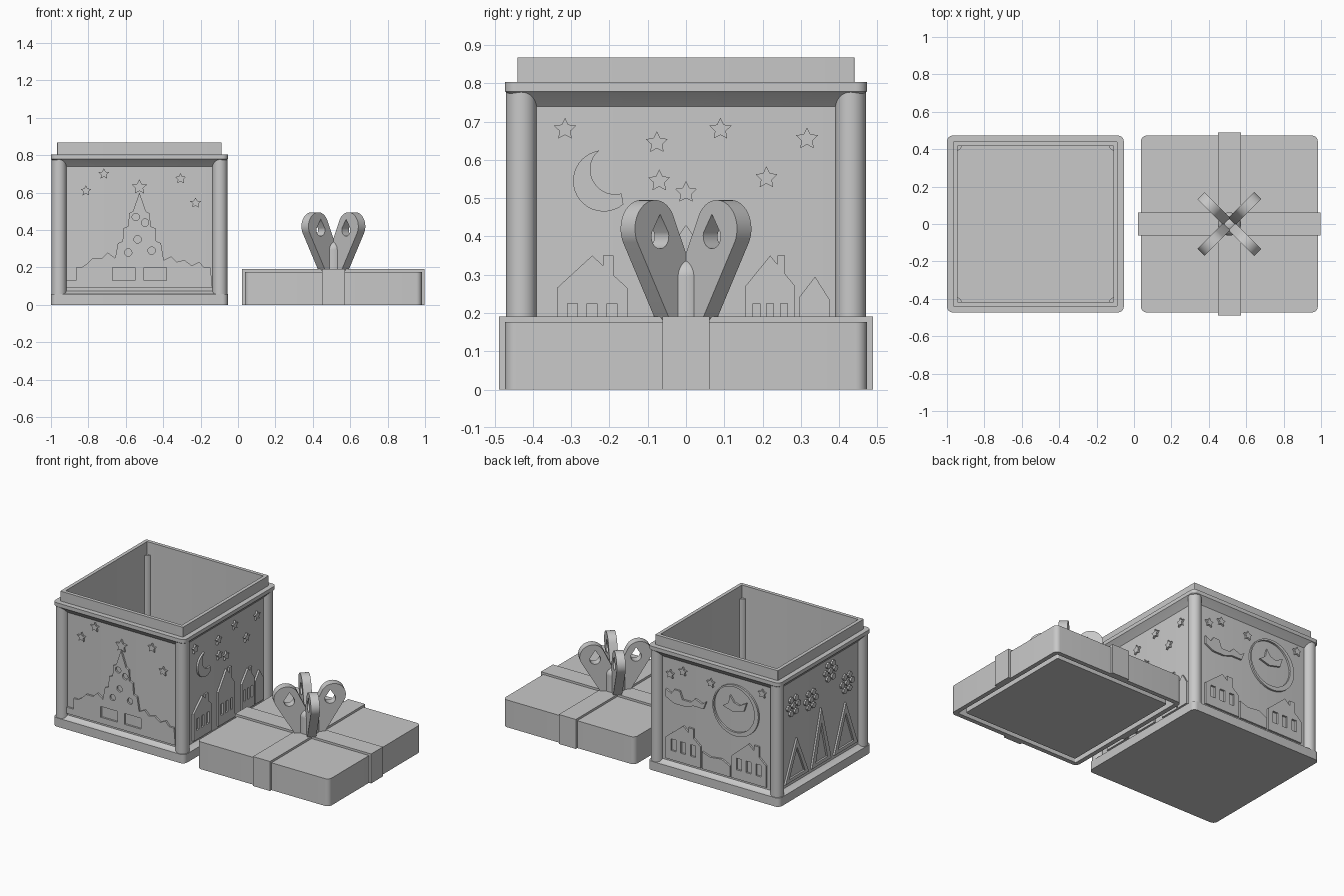
import bpy, bmesh, math
from mathutils import Matrix, Vector
from math import sin, cos, pi, radians

if "Cube" in bpy.data.objects:
    bpy.data.objects.remove(bpy.data.objects["Cube"])

grey = bpy.data.materials.new("warm_grey")
grey.diffuse_color = (0.58, 0.58, 0.58, 1)
grey.use_nodes = True
grey.node_tree.nodes["Principled BSDF"].inputs["Base Color"].default_value = grey.diffuse_color
BOX = Vector((-0.527, 0.0, 0))
LID = Vector((0.51, 0.0, 0))


def finish(ob):
    ob.data.materials.clear()
    ob.data.materials.append(grey)
    bpy.ops.object.select_all(action='DESELECT')
    ob.select_set(True)
    bpy.context.view_layer.objects.active = ob
    bpy.ops.object.shade_smooth_by_angle(angle=radians(30))
    return ob


def loft(name, profile, centre):
    """Rounded-square rings (half, corner radius, z) joined, both ends capped."""
    bm = bmesh.new()
    rings = []
    for h, r, z in profile:
        ring = []
        for q in range(4):
            for i in range(7):
                a = q * pi / 2 + i * pi / 12
                cx = (h - r) * (1 if q in (0, 3) else -1)
                cy = (h - r) * (1 if q in (0, 1) else -1)
                ring.append(bm.verts.new(centre + Vector((cx + r * cos(a), cy + r * sin(a), z))))
        rings.append(ring)
    n = len(rings[0])
    for a, b in zip(rings, rings[1:]):
        for i in range(n):
            bm.faces.new((a[i], a[(i + 1) % n], b[(i + 1) % n], b[i]))
    bm.faces.new(rings[0])
    bm.faces.new(rings[-1])
    bmesh.ops.recalc_face_normals(bm, faces=bm.faces)
    me = bpy.data.meshes.new(name)
    bm.to_mesh(me)
    bm.free()
    ob = bpy.data.objects.new(name, me)
    bpy.context.collection.objects.link(ob)
    return finish(ob)


def plate(name, outlines, turn, centre, out, half):
    """Extruded upright outlines (u, z); an outline inside another is a hole."""
    cu = bpy.data.curves.new(name, 'CURVE')
    cu.dimensions = '2D'
    cu.fill_mode = 'BOTH'
    cu.extrude = half
    for pts in outlines:
        s = cu.splines.new('POLY')
        s.points.add(len(pts) - 1)
        for p, (u, z) in zip(s.points, pts):
            p.co = (u, z, 0, 1)
        s.use_cyclic_u = True
    ob = bpy.data.objects.new(name, cu)
    bpy.context.collection.objects.link(ob)
    ob.matrix_world = (Matrix.Translation(centre) @ Matrix.Rotation(radians(turn), 4, 'Z')
                       @ Matrix.Translation((0, -out, 0)) @ Matrix.Rotation(pi / 2, 4, 'X'))
    bpy.context.view_layer.update()
    bpy.ops.object.select_all(action='DESELECT')
    ob.select_set(True)
    bpy.context.view_layer.objects.active = ob
    bpy.ops.object.convert(target='MESH')
    return finish(bpy.context.view_layer.objects.active)


def arc(u, z, r, a0, a1, n):
    return [(u + r * cos(radians(a0 + (a1 - a0) * i / n)),
             z + r * sin(radians(a0 + (a1 - a0) * i / n))) for i in range(n + 1)]


def disc(u, z, r, n=24):
    return arc(u, z, r, 0, 360 - 360 / n, n - 1)


def star(u, z, r=0.03):
    return [(u + r * k * cos(pi / 2 + i * pi / 5), z + r * k * sin(pi / 2 + i * pi / 5))
            for i in range(10) for k in [0.5 if i % 2 else 1]]


def rect(u, z, w, h):
    return [(u - w / 2, z), (u + w / 2, z), (u + w / 2, z + h), (u - w / 2, z + h)]


def house(u, w, eaves, top, z=0.09):
    """Gabled house with a chimney and a row of windows."""
    k, slope = w / 2, (top - eaves) / (w / 2)
    wall = [(u - k, z), (u + k, z), (u + k, eaves), (u + k * .6, eaves + slope * k * .4),
            (u + k * .6, top), (u + k * .3, top), (u + k * .3, eaves + slope * k * .7),
            (u, top), (u - k, eaves)]
    return [wall] + [rect(u + i * w * .28, z + 0.06, w * .14, 0.075) for i in (-1, 0, 1)]


def framed_tree(u, w, z, top):
    h, t = top - z, 0.022
    return [[(u - w / 2, z), (u + w / 2, z), (u, top)],
            [(u - w / 2 + t * 1.8, z + t), (u + w / 2 - t * 1.8, z + t), (u, top - t * 2.5 * h / w)]]


def relief(name, outlines, turn):
    return plate(name, outlines, turn, BOX, 0.4385, 0.0085)


# Box: base, recessed walls, flared rim, lip and hollow inside
loft("box_shell", [(.4725, .03, 0), (.4725, .03, .057), (.455, .02, .06),
                   (.435, .005, .075), (.435, .005, .74), (.468, .03, .775), (.4725, .03, .779),
                   (.4725, .03, .803), (.44, .004, .803), (.44, .004, .867),
                   (.417, .003, .867), (.417, .003, .055)], BOX)

# Round corner columns
for i, (sx, sy) in enumerate(((1, 1), (1, -1), (-1, 1), (-1, -1))):
    bpy.ops.mesh.primitive_cylinder_add(vertices=32, radius=0.04, depth=0.74,
                                        location=BOX + Vector((sx * .43, sy * .43, .415)))
    bpy.context.object.name = f"corner_column_{i + 1}"
    finish(bpy.context.object)

# Front relief: tree with baubles over snowy ground, gifts and stars
tree = [(-.39, .09), (.39, .09), (.38, .2), (.345, .2), (.32, .23), (.28, .21), (.24, .24),
        (.20, .23), (.17, .26), (.13, .24), (.115, .33), (.09, .34), (.085, .41), (.06, .42),
        (.055, .49), (.035, .5), (0, .6), (-.035, .5), (-.055, .49), (-.06, .42), (-.085, .41),
        (-.09, .34), (-.115, .33), (-.13, .25), (-.17, .28), (-.2, .25), (-.25, .25), (-.28, .22),
        (-.31, .2), (-.34, .2), (-.34, .13), (-.39, .13)]
relief("front_tree_relief", [tree, rect(-.085, .13, .12, .07), rect(.085, .13, .12, .07)]
       + [disc(u, z, .02, 12) for u, z in ((-.06, .28), (.065, .29), (-.01, .35), (.03, .44), (-.02, .47))]
       + [star(0, .63, .042)]
       + [star(u, z) for u, z in ((-.286, .61), (-.19, .70), (.22, .675), (.30, .545))], 0)

# Right relief: village, crescent moon and stars
crescent = arc(-.215, .545, .08, 105, 310, 20) + arc(-.185, .575, .065, 285, 130, 14)
relief("right_village_relief", house(-.245, .185, .265, .35) + house(0, .17, .31, .43)
       + house(.22, .13, .27, .35) + [[(.295, .09), (.375, .09), (.375, .235), (.337, .295), (.295, .24)]]
       + [crescent] + [star(u, z) for u, z in ((-.316, .68), (-.076, .645), (.09, .68), (.316, .655),
                                               (.21, .553), (0, .515), (-.07, .545))], 90)

# Back relief: big moon ring, flying sleigh, hills, houses and stars
sleigh = [(-.36, .49), (-.30, .46), (-.22, .46), (-.16, .48), (-.09, .48), (-.07, .53), (-.1, .51),
          (-.15, .53), (-.18, .50), (-.24, .50), (-.26, .55), (-.30, .55), (-.32, .52), (-.36, .54)]
hill = [(-.10, .09), (.10, .09), (.10, .16), (.04, .19), (-.04, .18), (-.10, .2)]
relief("back_night_relief", [disc(.14, .53, .165, 48), disc(.13, .535, .146, 48), sleigh, hill]
       + [[(.05, .54), (.12, .52), (.2, .54), (.22, .6), (.17, .57), (.13, .58), (.1, .62), (.09, .57)]]
       + house(-.235, .25, .23, .33) + house(.235, .25, .23, .34)
       + [star(u, z) for u, z in ((-.24, .68), (-.04, .66), (.33, .69), (-.33, .64))], 180)

# Left relief: framed trees under snowflakes
flakes = []
for u, z in ((-.28, .58), (-.1, .55), (.1, .66), (.27, .52)):
    flakes.append(disc(u, z, .02, 6))
    flakes += [disc(u + .05 * cos(a * pi / 3), z + .05 * sin(a * pi / 3), .02, 8) for a in range(6)]
relief("left_forest_relief", flakes + framed_tree(-.25, .24, .1, .36) + framed_tree(0, .2, .1, .46)
       + framed_tree(.25, .24, .1, .4), 270)

# Lid with a square groove underneath that takes the box lip
loft("lid", [(.412, .01, 0), (.412, .01, .068), (.444, .01, .068), (.444, .01, 0),
             (.4725, .03, 0), (.4725, .03, .177)], LID)

# Crossed ribbons wrapping over the lid
strap = [(-.488, 0), (-.47, 0), (-.47, .17), (.47, .17), (.47, 0), (.488, 0), (.488, .191), (-.488, .191)]
for name, turn in (("ribbon_across", 0), ("ribbon_along", 90)):
    plate(name, [strap], turn, LID, 0, .061)

# Bow: four upright teardrop loops with drop-shaped holes
loop = [(0, .18), (.085, .18)] + arc(.14, .42, .075, -28, 155, 24) + [(0, .30)]
drop = [(.122, .458)] + arc(.122, .40, .032, 160, 380, 16)
for i in range(4):
    plate(f"bow_loop_{i + 1}", [loop, drop], 45 + 90 * i, LID, 0, .0265)

# Domed knot filling the middle of the bow
bpy.ops.mesh.primitive_cylinder_add(vertices=32, radius=.062, depth=.12, location=LID + Vector((0, 0, .235)))
bpy.context.object.name = "bow_knot"
finish(bpy.context.object)
bpy.ops.mesh.primitive_uv_sphere_add(segments=32, ring_count=16, radius=.062,
                                     location=LID + Vector((0, 0, .295)))
bpy.context.object.name = "bow_knot_dome"
bpy.context.object.scale.z = .85
finish(bpy.context.object)
